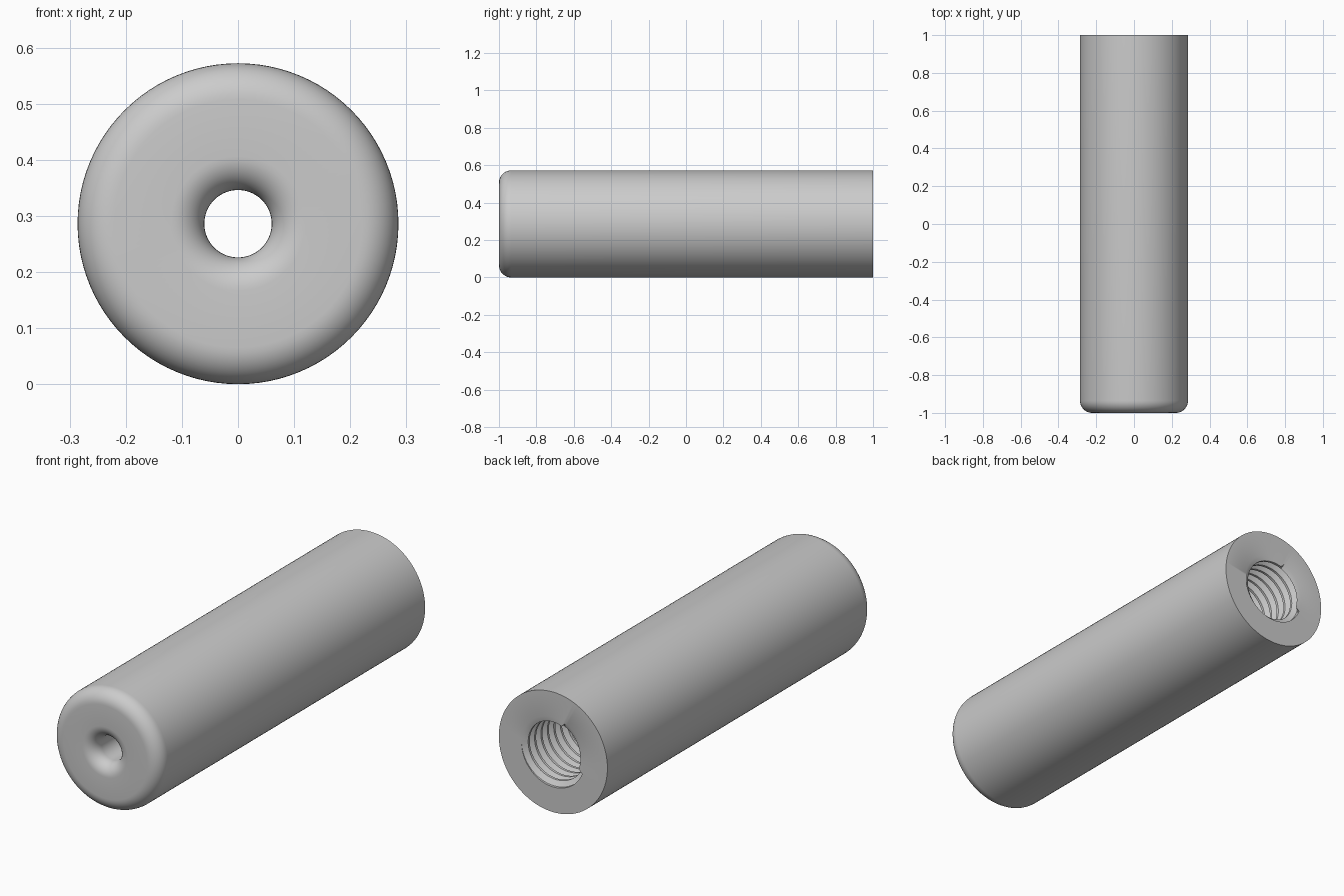
import bpy
import bmesh
from math import sin, cos, pi, radians

cube = bpy.data.objects.get("Cube")
if cube:
    bpy.data.objects.remove(cube)

SEGMENTS = 96
RADIUS, BORE = 0.286, 0.06             # outside and front hole
ROUND, LIP = 0.065, 0.06               # edge rounding outside and at the hole
MAJOR, MINOR, PITCH = 0.166, 0.142, 0.048
FRONT, BACK, THREAD_END = -1.0, 1.0, -0.2


def add_grid(bm, rows, place):
    """Wrap rows of points round the y axis and join them with quads."""
    grid = []
    for row in rows:
        ring = []
        for s in range(SEGMENTS + 1):
            turn = s / SEGMENTS
            r, y = place(row, turn)
            a = 2 * pi * turn
            ring.append(bm.verts.new((r * cos(a), y, RADIUS + r * sin(a))))
        grid.append(ring)
    for low, high in zip(grid, grid[1:]):
        for s in range(SEGMENTS):
            bm.faces.new((low[s], low[s + 1], high[s + 1], high[s]))


def arc(r, y, size, start, end, steps=10):
    angles = [radians(start + (end - start) * i / steps) for i in range(steps + 1)]
    return [(r + size * cos(a), y + size * sin(a)) for a in angles]


def thread_point(row, turn):
    """Helical thread, cut off flush at both ends."""
    r, y = row
    y += PITCH * turn
    if y <= THREAD_END or y >= BACK:
        return MAJOR, min(max(y, THREAD_END), BACK)
    return r, y


bm = bmesh.new()

# Outer wall, rounded front, small through hole and conical bore floor
profile = [(MAJOR, BACK), (RADIUS, BACK)]
profile += arc(RADIUS - ROUND, FRONT + ROUND, ROUND, 0, -90)
profile += arc(BORE + LIP, FRONT + LIP, LIP, -90, -180)
profile += [(BORE, THREAD_END - 0.06), (MAJOR, THREAD_END)]
add_grid(bm, profile, lambda row, turn: row)

# Internal thread
shape = [(0, MAJOR), (0.125, MAJOR), (0.44, MINOR), (0.69, MINOR)]
turns = int((BACK - THREAD_END) / PITCH) + 3
thread = [(r, THREAD_END + PITCH * (n - 1 + phase))
          for n in range(turns) for phase, r in shape]
add_grid(bm, thread, thread_point)

bmesh.ops.remove_doubles(bm, verts=bm.verts, dist=0.00002)
bmesh.ops.recalc_face_normals(bm, faces=bm.faces)
mesh = bpy.data.meshes.new("threaded_sleeve")
bm.to_mesh(mesh)
bm.free()

sleeve = bpy.data.objects.new("threaded_sleeve", mesh)
bpy.context.collection.objects.link(sleeve)

# Plain grey finish
grey = bpy.data.materials.new("plain_grey")
grey.use_nodes = True
colour = (0.6, 0.6, 0.6, 1)
grey.diffuse_color = colour
grey.node_tree.nodes["Principled BSDF"].inputs["Base Color"].default_value = colour
mesh.materials.append(grey)

bpy.ops.object.select_all(action="DESELECT")
sleeve.select_set(True)
bpy.context.view_layer.objects.active = sleeve
bpy.ops.object.shade_smooth_by_angle(angle=radians(30))
